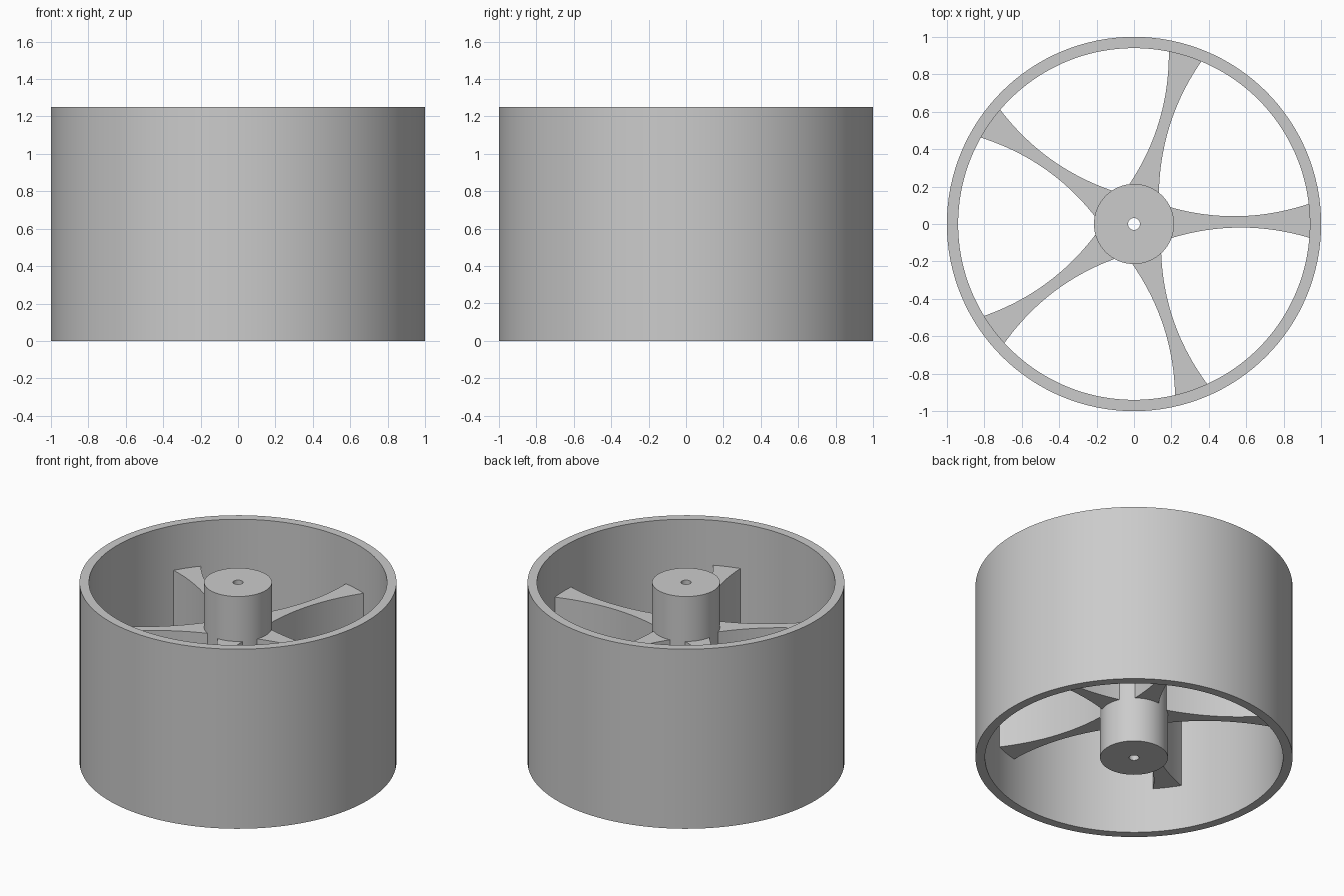
import bpy
import bmesh
import math

cube = bpy.data.objects.get("Cube")
if cube:
    bpy.data.objects.remove(cube, do_unlink=True)

HEIGHT = 1.25
SPOKE_LOW, SPOKE_HIGH = 0.3125, 0.9375
SPOKES = 5

grey = bpy.data.materials.new("light grey")
grey.use_nodes = True
colour = (0.6, 0.6, 0.6, 1)
grey.diffuse_color = colour
grey.node_tree.nodes["Principled BSDF"].inputs["Base Color"].default_value = colour


def finish(name, bm):
    """Turn a bmesh into a smooth object with sharp rims."""
    bmesh.ops.recalc_face_normals(bm, faces=bm.faces)
    mesh = bpy.data.meshes.new(name)
    bm.to_mesh(mesh)
    bm.free()
    mesh.materials.append(grey)
    obj = bpy.data.objects.new(name, mesh)
    bpy.context.collection.objects.link(obj)
    bpy.ops.object.select_all(action="DESELECT")
    obj.select_set(True)
    bpy.context.view_layer.objects.active = obj
    bpy.ops.object.shade_smooth_by_angle(angle=math.radians(30))
    return obj


def tube(name, inner, outer, segments):
    """Sweep a rectangular section around the z axis."""
    bm = bmesh.new()
    section = [(inner, 0), (outer, 0), (outer, HEIGHT), (inner, HEIGHT)]
    rings = []
    for i in range(segments):
        a = math.tau * i / segments
        rings.append([bm.verts.new((r * math.cos(a), r * math.sin(a), z))
                      for r, z in section])
    for i, ring in enumerate(rings):
        after = rings[(i + 1) % segments]
        for j in range(4):
            k = (j + 1) % 4
            bm.faces.new((ring[j], after[j], after[k], ring[k]))
    return finish(name, bm)


def curve_through(points, x):
    """Height at x of the parabola through three points."""
    total = 0
    for i, (xi, yi) in enumerate(points):
        for j, (xj, _) in enumerate(points):
            if i != j:
                yi *= (x - xj) / (xi - xj)
        total += yi
    return total


def spoke(name, angle, steps=24):
    """Waisted web whose ends sink into the hub and the rim."""
    left = [(0.2, 0.088), (0.57, 0.042), (0.935, 0.108)]
    right = [(0.2, -0.075), (0.57, -0.019), (0.935, -0.073)]
    xs = [0.18 + 0.77 * i / steps for i in range(steps + 1)]
    bm = bmesh.new()
    loops = []
    for x in xs:
        low, high = curve_through(right, x), curve_through(left, x)
        loops.append([bm.verts.new(p) for p in (
            (x, low, SPOKE_LOW), (x, high, SPOKE_LOW),
            (x, high, SPOKE_HIGH), (x, low, SPOKE_HIGH))])
    for a, b in zip(loops, loops[1:]):
        for j in range(4):
            k = (j + 1) % 4
            bm.faces.new((a[j], b[j], b[k], a[k]))
    bm.faces.new(loops[0])
    bm.faces.new(loops[-1])
    obj = finish(name, bm)
    obj.rotation_euler.z = angle
    return obj


# Outer rim, and hub with its axle hole
tube("rim", 0.94, 1.0, 128)
tube("hub", 0.032, 0.214, 64)

# Spokes
for n in range(SPOKES):
    spoke(f"spoke_{n + 1}", math.tau * n / SPOKES)
